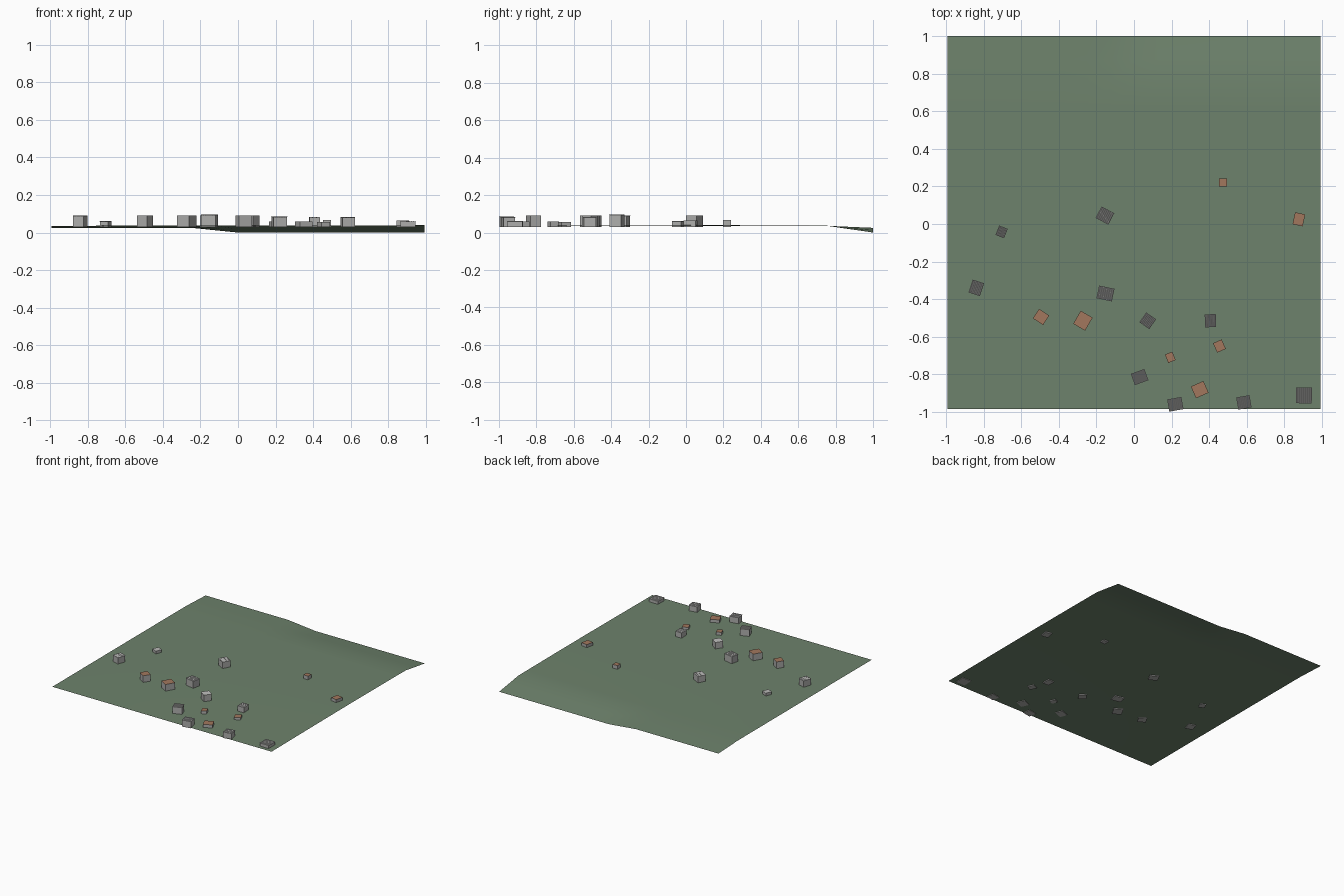
import bpy, bmesh, math
from mathutils import Matrix, Vector

cube = bpy.data.objects.get("Cube")
if cube:
    bpy.data.objects.remove(cube, do_unlink=True)


def material(name, rgb):
    m = bpy.data.materials.new(name)
    m.use_nodes = True
    m.diffuse_color = (*rgb, 1)
    bsdf = m.node_tree.nodes["Principled BSDF"]
    bsdf.inputs["Base Color"].default_value = (*rgb, 1)
    bsdf.inputs["Roughness"].default_value = 0.9
    return m


GRASS = material("grass green", (0.155, 0.225, 0.15))
GREY = material("concrete grey", (0.42, 0.42, 0.41))
CLAY = material("clay orange", (0.36, 0.185, 0.11))


def finish(bm, name, mats):
    mesh = bpy.data.meshes.new(name)
    bm.to_mesh(mesh)
    bm.free()
    for m in mats:
        mesh.materials.append(m)
    obj = bpy.data.objects.new(name, mesh)
    bpy.context.collection.objects.link(obj)
    return obj


def ground_height(x, y):
    # gentle rise in the middle, with the back edge falling away
    z = 0.035 + 0.004 * math.cos(1.6 * (y - 0.1)) * (0.6 + 0.4 * x)
    drop = min(max((y - 0.75) / 0.25, 0), 1)
    side = min(max((x + 0.25) / 0.25, 0), 1)
    back = 0.025 - 0.025 * side
    return z + (back - z) * drop


# Ground sheet
bm = bmesh.new()
bmesh.ops.create_grid(bm, x_segments=16, y_segments=16, size=1)
for v in bm.verts:
    z = ground_height(v.co.x, v.co.y)
    v.co = (v.co.x * 0.994, v.co.y * 0.9925 + 0.0075, z)
ground = finish(bm, "ground", [GRASS])
ground.data.polygons.foreach_set("use_smooth", [True] * len(ground.data.polygons))


def building(name, x, y, w, d, top, turn, clay):
    # box walls; tiled houses have a coloured top face
    bm = bmesh.new()
    base = 0.03
    place = Matrix.Translation((x, y, 0)) @ Matrix.Rotation(math.radians(turn), 4, "Z")
    shape = Matrix.Translation((0, 0, (top + base) / 2)) @ Matrix.Diagonal((w, d, top - base, 1))
    bmesh.ops.create_cube(bm, size=1, matrix=place @ shape)
    bm.normal_update()
    for f in bm.faces:
        f.material_index = int(clay and f.normal.z > 0.9)
    finish(bm, name, [GREY, CLAY])
    if not clay:
        # corrugated sheet roof
        bm = bmesh.new()
        n = 16
        rows = []
        for i in range(n + 1):
            px = (i / n - 0.5) * (w + 0.004)
            pz = top + 0.002 * (i % 2)
            rows.append([bm.verts.new(place @ Vector((px, s * (d / 2 + 0.002), pz)))
                         for s in (-1, 1)])
        for a, b in zip(rows, rows[1:]):
            bm.faces.new((a[0], b[0], b[1], a[1]))
        finish(bm, name + "_roof_sheet", [GREY])


# x, y, width, depth, top, turn
sheet_houses = [
    (-0.84, -0.34, 0.06, 0.068, 0.088, -18),
    (-0.705, -0.042, 0.045, 0.05, 0.06, -22),
    (-0.155, 0.045, 0.073, 0.065, 0.09, -28),
    (-0.152, -0.37, 0.08, 0.065, 0.094, -12),
    (0.073, -0.515, 0.06, 0.06, 0.09, -35),
    (0.03, -0.815, 0.073, 0.06, 0.09, 20),
    (0.22, -0.96, 0.073, 0.062, 0.084, 10),
    (0.407, -0.515, 0.055, 0.065, 0.08, 2),
    (0.585, -0.95, 0.068, 0.062, 0.08, 10),
    (0.905, -0.913, 0.08, 0.08, 0.06, -1),
]
tile_houses = [
    (-0.495, -0.495, 0.065, 0.06, 0.09, -33),
    (-0.272, -0.515, 0.073, 0.08, 0.09, -30),
    (0.193, -0.71, 0.042, 0.048, 0.06, 22),
    (0.455, -0.65, 0.05, 0.055, 0.055, 24),
    (0.35, -0.882, 0.073, 0.068, 0.06, 24),
    (0.475, 0.22, 0.043, 0.043, 0.068, 0),
    (0.878, 0.025, 0.055, 0.065, 0.063, -12),
]
for i, h in enumerate(sheet_houses):
    building(f"sheet_house_{i + 1}", *h, False)
for i, h in enumerate(tile_houses):
    building(f"tile_house_{i + 1}", *h, True)
